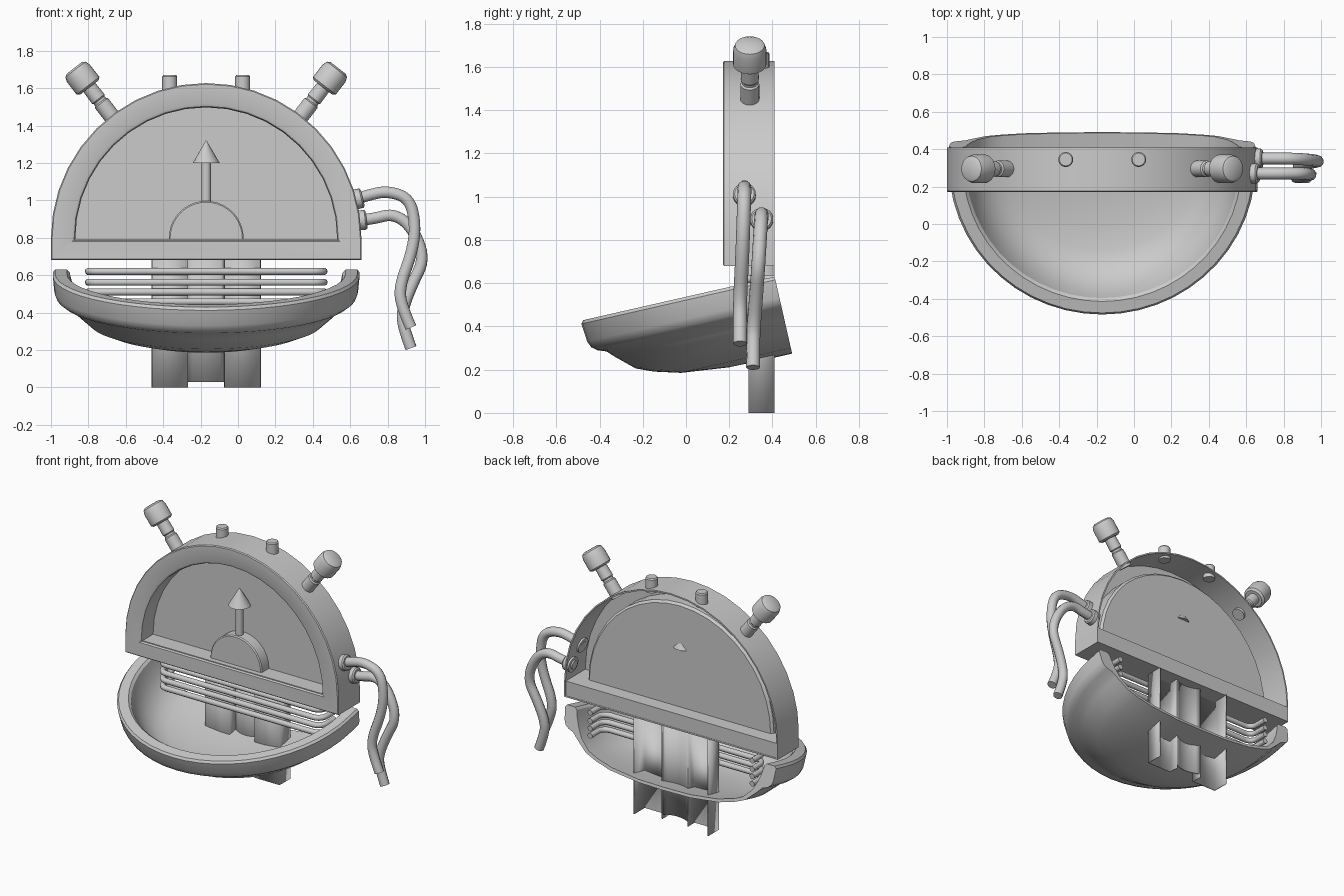
import bpy, bmesh, math
from mathutils import Vector

if "Cube" in bpy.data.objects:
    bpy.data.objects.remove(bpy.data.objects["Cube"])

CX, CZ = -0.17, 0.797   # dial centre


def finish(name, bm, angle=32, solid=0):
    bmesh.ops.remove_doubles(bm, verts=bm.verts, dist=1e-5)
    bmesh.ops.recalc_face_normals(bm, faces=bm.faces)
    me = bpy.data.meshes.new(name)
    bm.to_mesh(me)
    bm.free()
    ob = bpy.data.objects.new(name, me)
    bpy.context.collection.objects.link(ob)
    if solid:
        m = ob.modifiers.new("thickness", 'SOLIDIFY')
        m.thickness, m.offset = solid, 0
    bpy.ops.object.select_all(action='DESELECT')
    ob.select_set(True)
    bpy.context.view_layer.objects.active = ob
    bpy.ops.object.shade_smooth_by_angle(angle=math.radians(angle))
    return ob


def loft(name, loops, closed=True, caps=True, angle=32, solid=0):
    """Bridge loops that all hold the same number of points."""
    bm = bmesh.new()
    rows = [[bm.verts.new(p) for p in lp] for lp in loops]
    n = len(rows[0])
    for a, b in zip(rows, rows[1:]):
        for i in range(n if closed else n - 1):
            j = (i + 1) % n
            bm.faces.new((a[i], a[j], b[j], b[i]))
    if caps:
        bm.faces.new(rows[0])
        bm.faces.new(rows[-1])
    return finish(name, bm, angle, solid)


def lathe(name, base, axis, profile, seg=24):
    """Revolve (radius, height) points about an axis."""
    q = Vector(axis).normalized().to_track_quat('Z', 'Y')
    loops = [[Vector(base) + q @ Vector((r * math.cos(2 * math.pi * k / seg),
                                         r * math.sin(2 * math.pi * k / seg), h))
              for k in range(seg)] for r, h in profile]
    return loft(name, loops)


def tube(name, pts, r, kind='NURBS'):
    cu = bpy.data.curves.new(name, 'CURVE')
    cu.dimensions = '3D'
    cu.bevel_depth, cu.bevel_resolution, cu.use_fill_caps = r, 3, True
    sp = cu.splines.new(kind)
    sp.points.add(len(pts) - 1)
    for p, c in zip(sp.points, pts):
        p.co = (*c, 1)
    if kind == 'NURBS':
        sp.order_u, sp.use_endpoint_u, sp.resolution_u = 3, True, 6
    ob = bpy.data.objects.new(name, cu)
    bpy.context.collection.objects.link(ob)
    return ob


def arch(r, y, zb, seg=20):
    """Half round outline with a flat bottom at height zb."""
    pts = [(CX + r * math.cos(math.pi * k / seg), y, CZ + r * math.sin(math.pi * k / seg))
           for k in range(seg + 1)]
    return pts + [(CX - r, y, zb), (CX + r, y, zb)]


# Dial housing: recessed face in front, open shell behind
loft("dial_housing", [arch(*a) for a in [
    (.70, .30, .787), (.70, .19, .787), (.706, .176, .785), (.72, .17, .780),
    (.824, .17, .686), (.83, .176, .68), (.83, .41, .68), (.82, .41, .69),
    (.82, .19, .69), (.72, .19, .775), (.72, .295, .775), (.705, .31, .785)]])

# Solid bar closing the housing's lower edge
bpy.ops.mesh.primitive_cube_add(size=1, location=(CX, .295, .737))
bar = bpy.context.object
bar.name = "lower_bar"
bar.scale = (1.65, .225, .11)

# Gauge hub and needle
loft("gauge_hub", [arch(*a) for a in [
    (.2, .305, .785), (.2, .225, .785), (.193, .218, .785)]])
lathe("needle_shaft", (CX, .26, .97), (0, 0, 1), [(.025, 0), (.025, .25)], 12)
lathe("needle_tip", (CX, .26, 1.2), (0, 0, 1), [(.072, 0), (.002, .12)], 16)

# Knobs and pins, mirrored about the dial centre
for side, s in (("left", -1), ("right", 1)):
    lathe(side + "_knob", (CX, .295, CZ), (s * .612, 0, .79), [
        (.044, .80), (.044, .915), (.036, .922), (.036, .935), (.042, .942),
        (.040, 1.02), (.062, 1.02), (.077, 1.032), (.077, 1.115),
        (.068, 1.142), (.050, 1.152)])
    lathe(side + "_pin", (CX + s * .195, .345, 1.57), (0, 0, 1),
          [(.04, 0), (.04, .092), (.034, .1)])

# Stand: two channels open to the back with a curved strip between
for side, s in (("left", -1), ("right", 1)):
    sec = [(.288, .41), (.288, .292), (.1, .292), (.1, .365)]
    loft(side + "_post", [[(CX + s * x, y, z) for x, y in sec] for z in (0, .69)],
         closed=False, caps=False, solid=.008)
strip = [(CX + .1 * t / 4, .33 + .03 * (t / 4) ** 2) for t in range(-4, 5)]
loft("post_strip", [[(x, y, z) for x, y in strip] for z in (.03, .69)],
     closed=False, caps=False, solid=.008)

# Tilted half bowl with a thick rim, open at the back
T = math.radians(12.8)


def bowl_point(x, f, w):
    return (CX + x, .41 - f * math.cos(T) - w * math.sin(T),
            .63 - f * math.sin(T) + w * math.cos(T))


section = [(0, -.365), (.2, -.362), (.42, -.338), (.54, -.305), (.62, -.272), (.70, -.2),
           (.735, -.165), (.775, -.15), (.80, -.13), (.812, -.1), (.82, -.015),
           (.808, 0), (.745, 0), (.73, -.015), (.72, -.06), (.70, -.12), (.665, -.19),
           (.60, -.255), (.53, -.285), (.41, -.318), (.2, -.342), (0, -.345)]
SEG = 26
plan = [(1, 0, 0)] + [(math.cos(math.pi * k / SEG), math.sin(math.pi * k / SEG), .1)
                      for k in range(SEG + 1)] + [(-1, 0, 0)]
loft("bowl", [[bowl_point(r * c, o + r * s, w) for r, w in section] for c, s, o in plan])

# Bent wire rods under the housing
for i, z in enumerate((.62, .562, .51, .458)):
    half, yf, rad = .63, .265, .06
    right = [(half - rad + rad * math.sin(a), yf + rad - rad * math.cos(a))
             for a in [math.pi / 2 * k / 5 for k in range(6)]] + [(half, .41)]
    path = [(-x, y) for x, y in reversed(right)] + right
    tube("wire_rod_%d" % (i + 1), [(CX + x, y, z) for x, y in path], .019, 'POLY')

# Cables with collars on the right side
tube("upper_cable", [(.61, .27, 1.0), (.70, .27, 1.03), (.80, .27, 1.05), (.92, .27, 1.01),
                     (.95, .265, .86), (.93, .26, .72), (.86, .25, .53), (.88, .25, .42),
                     (.925, .25, .32)], .032)
tube("lower_cable", [(.62, .35, .89), (.72, .35, .90), (.83, .35, .93), (.93, .345, .86),
                     (1.0, .335, .69), (.93, .325, .55), (.88, .315, .42), (.88, .31, .33),
                     (.925, .31, .21)], .032)
lathe("upper_collar", (.61, .27, 1.0), (1, 0, .25), [(.053, 0), (.053, .05), (.045, .058)])
lathe("lower_collar", (.63, .35, .89), (1, 0, .12), [(.053, 0), (.053, .05), (.045, .058)])
